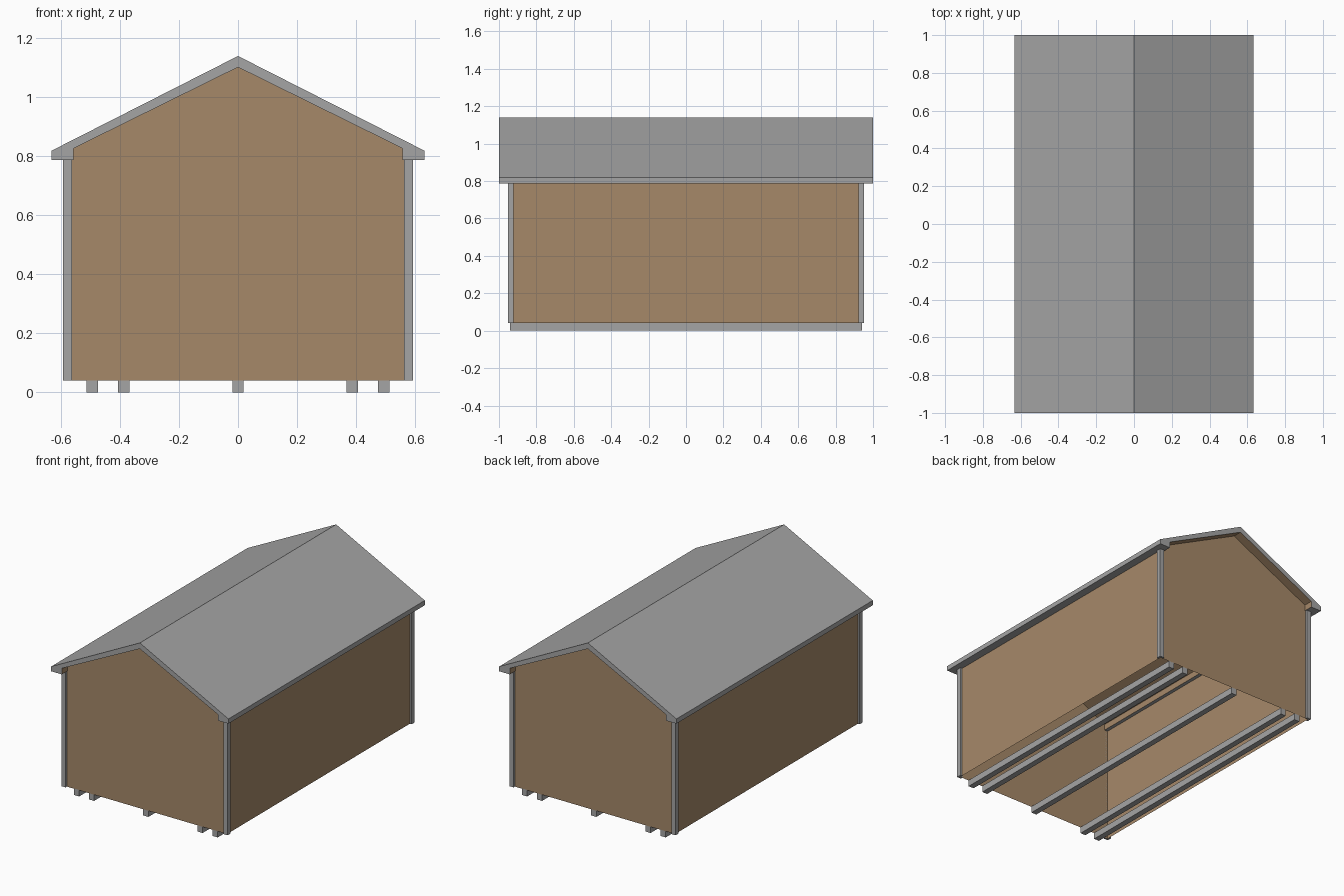
import bpy, bmesh

if "Cube" in bpy.data.objects:
    bpy.data.objects.remove(bpy.data.objects["Cube"])


def material(name, rgb):
    m = bpy.data.materials.new(name)
    m.diffuse_color = (*rgb, 1)
    m.use_nodes = True
    m.node_tree.nodes["Principled BSDF"].inputs["Base Color"].default_value = m.diffuse_color
    return m


GREY = material("grey_trim", (0.376, 0.376, 0.376))
BROWN = material("brown_boards", (0.381, 0.250, 0.141))


def finish(name, bm, mats):
    bmesh.ops.recalc_face_normals(bm, faces=bm.faces)
    me = bpy.data.meshes.new(name)
    bm.to_mesh(me)
    bm.free()
    for m in mats:
        me.materials.append(m)
    ob = bpy.data.objects.new(name, me)
    bpy.context.collection.objects.link(ob)
    return ob


def prism(bm, pts, vec, place):
    """Extrude a closed profile along vec; place maps 2D points to 3D."""
    face = bm.faces.new([bm.verts.new(place(*p)) for p in pts])
    out = bmesh.ops.extrude_face_region(bm, geom=[face], use_keep_orig=True)
    verts = [g for g in out["geom"] if isinstance(g, bmesh.types.BMVert)]
    bmesh.ops.translate(bm, verts=verts, vec=vec)


def mirrored(right):
    """Right-hand profile points, apex first and last, mirrored to a full loop."""
    return right + [(-x, z) for x, z in reversed(right) if x > 0]


WX, WY = 0.58, 0.94   # wall planes

# Hollow wall shell: gabled prism, open at the bottom and under the roof
bm = bmesh.new()
profile = mirrored([(0, 1.102), (0.557, 0.827), (WX, 0.80), (WX, 0.04)])
prism(bm, profile, (0, 2 * WY, 0), lambda x, z: (x, -WY, z))
bm.normal_update()
open_faces = [f for f in bm.faces
              if abs(f.normal.z) > 0.1]
bmesh.ops.delete(bm, geom=open_faces, context="FACES")
finish("walls", bm, [BROWN])

# Roof slab with boxed eaves, brown lining underneath
bm = bmesh.new()
outer = [(0, 1.14), (0.632, 0.819), (0.632, 0.788), (0.557, 0.788), (0.557, 0.827)]
loop = outer + [(0, 1.102)] + [(-x, z) for x, z in reversed(outer[1:])]
prism(bm, loop, (0, 2, 0), lambda x, z: (x, -1, z))
bmesh.ops.recalc_face_normals(bm, faces=bm.faces)
for f in bm.faces:
    c = f.calc_center_median()
    lining = abs(f.normal.y) < 0.5 and abs(c.x) < 0.56 and f.normal.z < 0.1
    f.material_index = 1 if lining else 0
finish("roof", bm, [GREY, BROWN])

# L-shaped corner trims wrapped around the wall corners
ox, oy, ix, iy = 0.593, 0.953, 0.563, 0.923
for sx, side in ((-1, "left"), (1, "right")):
    for sy, end in ((-1, "front"), (1, "back")):
        bm = bmesh.new()
        ell = [(ix, oy), (ox, oy), (ox, iy), (WX, iy), (WX, WY), (ix, WY)]
        prism(bm, ell, (0, 0, 0.76), lambda x, y: (sx * x, sy * y, 0.04))
        finish(f"{end}_{side}_corner_trim", bm, [GREY])

# Skids under the floor
for i, x in enumerate((-0.494, -0.387, 0, 0.387, 0.494)):
    w = 0.019
    bm = bmesh.new()
    prism(bm, [(x - w, 0), (x + w, 0), (x + w, 0.042), (x - w, 0.042)],
          (0, 2 * WY, 0), lambda a, z: (a, -WY, z))
    finish(f"skid_{i + 1}", bm, [GREY])
